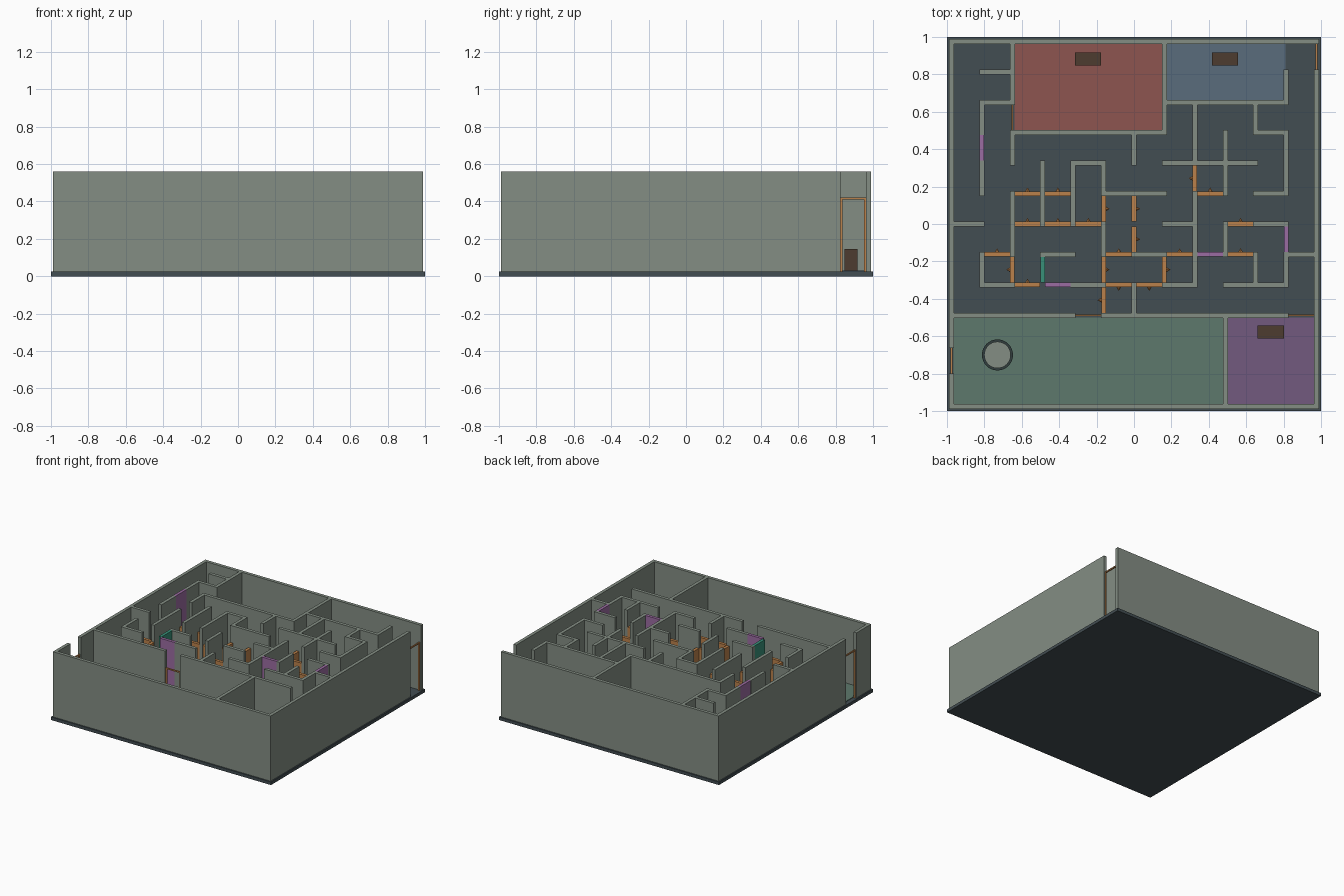
import bpy, bmesh
from mathutils import Matrix, Vector

if "Cube" in bpy.data.objects:
    bpy.data.objects.remove(bpy.data.objects["Cube"])

C = 0.1627          # maze grid spacing
T = 0.027           # wall thickness
Z0, Z1 = 0.025, 0.56  # floor top, wall top
DOOR_TOP = 0.42


def mat(name, r, g, b):
    m = bpy.data.materials.new(name)
    m.diffuse_color = (r, g, b, 1)
    m.use_nodes = True
    m.node_tree.nodes["Principled BSDF"].inputs["Base Color"].default_value = m.diffuse_color
    return m


WALL = mat("wall_stone", 0.23, 0.27, 0.23)
FLOOR = mat("floor_slate", 0.055, 0.075, 0.085)
ORANGE = mat("door_orange", 0.50, 0.22, 0.07)
PURPLE = mat("panel_purple", 0.33, 0.15, 0.36)
GREEN = mat("panel_green", 0.04, 0.28, 0.19)
BROWN = mat("crate_brown", 0.075, 0.045, 0.03)
DARK = mat("dark_rim", 0.03, 0.045, 0.045)


def box(bm, lo, hi):
    lo, hi = Vector(lo), Vector(hi)
    m = Matrix.Translation((lo + hi) / 2) @ Matrix.Diagonal((*(hi - lo), 1))
    bmesh.ops.create_cube(bm, size=1, matrix=m)


def finish(bm, name, material):
    me = bpy.data.meshes.new(name)
    bm.to_mesh(me)
    bm.free()
    me.materials.append(material)
    ob = bpy.data.objects.new(name, me)
    bpy.context.collection.objects.link(ob)
    return ob


def box_object(name, lo, hi, material):
    bm = bmesh.new()
    box(bm, lo, hi)
    return finish(bm, name, material)


def run(bm, axis, line, a, b, z1, thick=T, grow=T / 2):
    """Straight wall on a grid line, from grid step a to b, along 'x' or 'y'."""
    p, q, c, h = a * C - grow, b * C + grow, line * C, thick / 2
    if axis == 'x':
        box(bm, (p, c - h, Z0), (q, c + h, z1))
    else:
        box(bm, (c - h, p, Z0), (c + h, q, z1))


# Base slab
box_object("base_floor", (-1, -1, 0), (1, 1, Z0), FLOOR)

# Coloured room floors
rooms = {
    "red": ((-.64, .495), (.15, .965), (.27, .09, .08)),
    "blue": ((.173, .66), (.81, .965), (.10, .15, .20)),
    "green": ((-.965, -.965), (.476, -.5), (.11, .19, .15)),
    "violet": ((.5, -.965), (.965, -.5), (.17, .10, .21)),
}
for n, (lo, hi, col) in rooms.items():
    box_object(n + "_room_floor", (*lo, Z0 - .005), (*hi, Z0 + .005), mat(n + "_floor", *col))

# Walls: line -> runs of (start, end) in grid steps
along_x = {
    6: [(-6, 6)], 5: [(-5, -4)], 4: [(-5, -4), (1, 5)], 3: [(-4, 1), (4, 5)],
    2: [(-2, -1), (1, 4)], 1: [(-1, 1), (4, 5)], 0: [(-6, -5), (1, 2), (4, 5)],
    -1: [(-3, -2), (0, 1), (5, 6)], -2: [(-5, -4), (-2, -1), (1, 2), (3, 5)],
    -3: [(-6, -2), (-1, 5)], -6: [(-6, 6)],
}
along_y = {
    -6: [(-6, -5), (-4, 6)], -5: [(3, 4), (1, 2), (-2, -1)],
    -4: [(4, 6), (2, 3), (-1, 1)], -3: [(0, 2)], -2: [(0, 2)],
    -1: [(1, 2), (-1, 0)], 0: [(2, 3), (-3, -2)], 1: [(3, 6)],
    2: [(2, 4), (-2, 1)], 3: [(1, 3), (-1, 0), (-6, -3)],
    4: [(3, 4), (-2, -1)], 5: [(4, 5), (1, 3), (-2, -1)], 6: [(-6, 5)],
}
bm = bmesh.new()
for axis, table in (('x', along_x), ('y', along_y)):
    for line, runs in table.items():
        for a, b in runs:
            run(bm, axis, line, a, b, Z1)
finish(bm, "maze_walls", WALL)

# Full-height coloured panels filling single cells
bm = bmesh.new()
for axis, line, a in (('y', -5, 2), ('y', 5, -1), ('x', -1, 2), ('x', -2, -3)):
    run(bm, axis, line, a, a + 1, Z1, T * .9, -T / 2)
finish(bm, "purple_panels", PURPLE)
bm = bmesh.new()
run(bm, 'y', -3, -2, -1, Z1, T * .9, -T / 2)
finish(bm, "green_panel", GREEN)

# One-way doors with a small pointer: (axis, line, cell, pointer direction)
doors = [('x', l, a, 1) for l, cells in
         {1: (-4, -3, 2), 0: (-4, -3, -2, 3), -1: (-5, -1, 1, 3), -2: (-4,)}.items()
         for a in cells]
doors += [('x', -2, -1, -1), ('x', -2, 0, -1),
          ('y', -4, -2, -1), ('y', -1, 0, 1), ('y', -1, -2, 1), ('y', -1, -3, -1),
          ('y', 0, 0, 1), ('y', 0, -1, 1), ('y', 1, -2, 1), ('y', 2, 1, -1)]
panels, pointers = bmesh.new(), bmesh.new()
for axis, line, a, s in doors:
    run(panels, axis, line, a, a + 1, DOOR_TOP, T * .9, -T / 2)
    d = Vector((0, s, 0)) if axis == 'x' else Vector((s, 0, 0))
    mid, c = (a + .5) * C, line * C
    pos = Vector((mid, c, .22)) if axis == 'x' else Vector((c, mid, .22))
    m = Matrix.Translation(pos + d * .022) @ d.to_track_quat('Z', 'Y').to_matrix().to_4x4()
    bmesh.ops.create_cone(pointers, cap_ends=True, segments=8, radius1=.013,
                          radius2=0, depth=.022, matrix=m)
finish(panels, "one_way_doors", ORANGE)
finish(pointers, "door_pointers", ORANGE)

# Open door frames: two posts and a lintel
bm = bmesh.new()
F = .01
for axis, line, a in (('y', -6, -5), ('y', 6, 5), ('y', -4, 3), ('x', -3, -2), ('x', -3, 5)):
    p, q, c = a * C + T / 2, (a + 1) * C - T / 2, line * C
    for u0, u1, z0, z1 in ((p, p + F, Z0, DOOR_TOP), (q - F, q, Z0, DOOR_TOP),
                           (p, q, DOOR_TOP - F, DOOR_TOP)):
        if axis == 'x':
            box(bm, (u0, c - F / 2, z0), (u1, c + F / 2, z1))
        else:
            box(bm, (c - F / 2, u0, z0), (c + F / 2, u1, z1))
finish(bm, "door_frames", ORANGE)

# Crates in the rooms
for n, (x, y) in {"red": (-.246, .883), "blue": (.487, .883), "violet": (.731, -.577)}.items():
    box_object(n + "_room_crate", (x - .07, y - .035, Z0), (x + .07, y + .035, .145), BROWN)

# Round dais in the green room
for name, r, z, m_ in (("dais_rim", .083, .065, DARK), ("dais_top", .071, .075, WALL)):
    bm = bmesh.new()
    bmesh.ops.create_cone(bm, cap_ends=True, segments=32, radius1=r, radius2=r, depth=z - Z0,
                          matrix=Matrix.Translation((-.73, -.7, (z + Z0) / 2)))
    finish(bm, name, m_)
